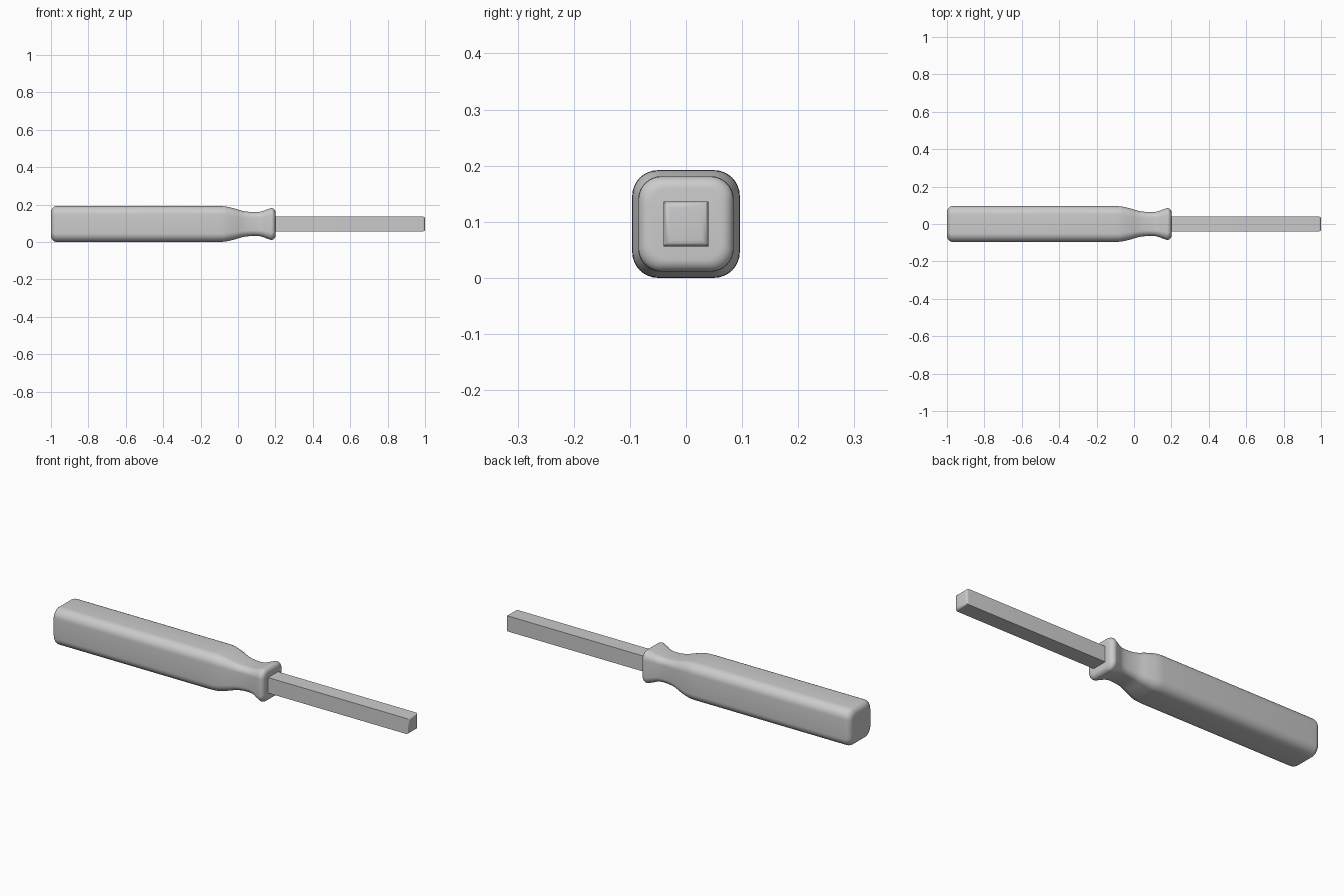
import bpy, bmesh, math

default = bpy.data.objects.get("Cube")
if default:
    bpy.data.objects.remove(default, do_unlink=True)

AXIS_Z = 0.096

grey = bpy.data.materials.new("plain grey")
grey.use_nodes = True
colour = (0.6, 0.6, 0.6, 1)
grey.diffuse_color = colour
grey.node_tree.nodes["Principled BSDF"].inputs["Base Color"].default_value = colour


def ring(x, half, radius, steps):
    """Rounded square section across the long axis."""
    if steps == 0:
        return [(x, sy * half, AXIS_Z + sz * half)
                for sy, sz in ((1, 1), (-1, 1), (-1, -1), (1, -1))]
    points = []
    inner = half - radius
    for corner in range(4):
        mid = math.radians(45 + 90 * corner)
        cy = math.copysign(inner, math.cos(mid))
        cz = math.copysign(inner, math.sin(mid))
        for i in range(steps + 1):
            a = math.radians(90 * (corner + i / steps))
            points.append((x, cy + radius * math.cos(a),
                           AXIS_Z + cz + radius * math.sin(a)))
    return points


def loft(name, sections, steps, angle):
    """Skin a row of sections and cap both ends."""
    bm = bmesh.new()
    loops = [[bm.verts.new(p) for p in ring(*s, steps)] for s in sections]
    for a, b in zip(loops, loops[1:]):
        n = len(a)
        for i in range(n):
            j = (i + 1) % n
            bm.faces.new((a[i], a[j], b[j], b[i]))
    bm.faces.new(loops[0])
    bm.faces.new(loops[-1])
    bmesh.ops.recalc_face_normals(bm, faces=bm.faces)
    mesh = bpy.data.meshes.new(name)
    bm.to_mesh(mesh)
    bm.free()
    mesh.materials.append(grey)
    obj = bpy.data.objects.new(name, mesh)
    bpy.context.collection.objects.link(obj)
    bpy.ops.object.select_all(action="DESELECT")
    obj.select_set(True)
    bpy.context.view_layer.objects.active = obj
    bpy.ops.object.shade_smooth_by_angle(angle=math.radians(angle))
    return obj


def round_over(x, half, radius, direction, steps=6):
    """Quarter-round edge ending at x, listed from the side to the end face."""
    out = []
    for i in range(steps + 1):
        a = math.pi / 2 * i / steps
        out.append((x - direction * radius * (1 - math.sin(a)),
                    half - radius * (1 - math.cos(a))))
    return out


def smooth_curve(points, steps=5):
    """Catmull-Rom curve through the profile points."""
    pts = [points[0]] + points + [points[-1]]
    out = []
    for p, q, r, s in zip(pts, pts[1:], pts[2:], pts[3:]):
        for i in range(steps):
            t = i / steps
            out.append(tuple(
                b + 0.5 * t * (c - a + t * (2*a - 5*b + 4*c - d + t * (3*(b - c) + d - a)))
                for a, b, c, d in zip(p, q, r, s)))
    return out + [points[-1]]


# Handle: rounded butt, long grip, narrow neck and flared collar
butt = round_over(-1, 0.096, 0.032, -1)[::-1]
neck = smooth_curve([(-0.12, 0.096), (-0.07, 0.094), (-0.02, 0.083), (0.03, 0.069),
                     (0.08, 0.064), (0.12, 0.066), (0.15, 0.076), (0.175, 0.085)])
collar = round_over(0.2, 0.085, 0.022, 1)
profile = butt + neck + collar[1:]
loft("handle", [(x, h, h * 0.48) for x, h in profile], 8, 50)

# Shaft: square bar with a softened tip
tip = round_over(1, 0.04, 0.012, 1, 5)
loft("shaft", [(x, h, 0) for x, h in [(0.15, 0.04)] + tip], 0, 40)
